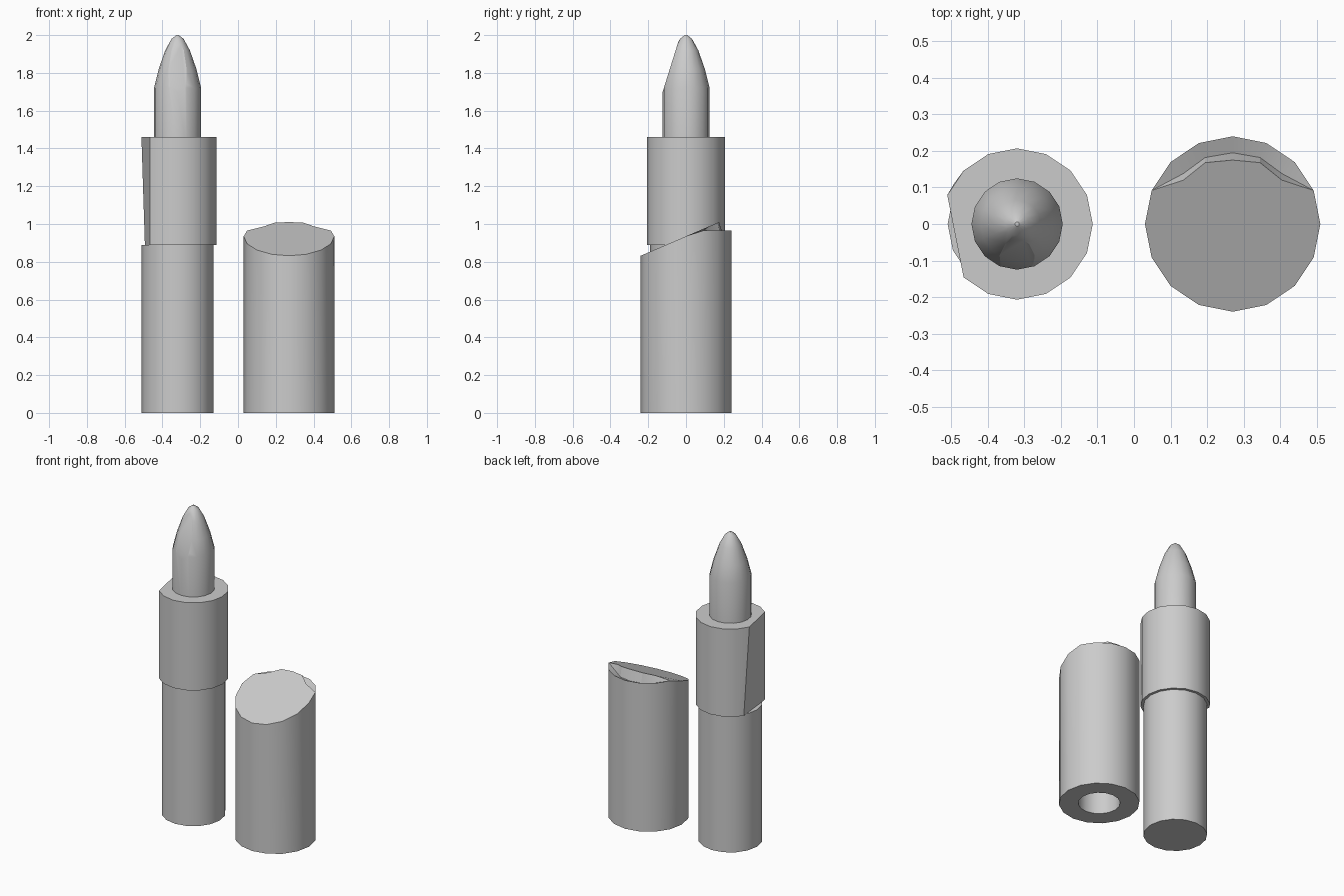
import bpy, bmesh, math

if "Cube" in bpy.data.objects:
    bpy.data.objects.remove(bpy.data.objects["Cube"])

N = 16
grey = bpy.data.materials.new("plain grey")
grey.diffuse_color = (0.6, 0.6, 0.6, 1)
grey.use_nodes = True
grey.node_tree.nodes["Principled BSDF"].inputs["Base Color"].default_value = grey.diffuse_color


def finish(name, bm, angle=30):
    bmesh.ops.recalc_face_normals(bm, faces=bm.faces)
    me = bpy.data.meshes.new(name)
    bm.to_mesh(me)
    bm.free()
    me.materials.append(grey)
    ob = bpy.data.objects.new(name, me)
    bpy.context.collection.objects.link(ob)
    bpy.ops.object.select_all(action='DESELECT')
    ob.select_set(True)
    bpy.context.view_layer.objects.active = ob
    bpy.ops.object.shade_smooth_by_angle(angle=math.radians(angle))
    return ob


def ring(bm, cx, r, z):
    return [bm.verts.new((cx + r * math.cos(2 * math.pi * k / N),
                          r * math.sin(2 * math.pi * k / N), z)) for k in range(N)]


def bridge(bm, a, b):
    n = len(a)
    for i in range(n):
        j = (i + 1) % n
        bm.faces.new((a[i], a[j], b[j], b[i]))


def lathe(bm, cx, profile):
    rings = [ring(bm, cx, r, z) for r, z in profile]
    for a, b in zip(rings, rings[1:]):
        bridge(bm, a, b)
    bm.faces.new(rings[0])
    bm.faces.new(rings[-1])


# Lower tube
bm = bmesh.new()
lathe(bm, -0.32, [(0.19, 0), (0.19, 0.89)])
finish("base_tube", bm)

# Sleeve with one flattened, slightly twisted side on the left
bm = bmesh.new()
rings = []
for z in (0.89, 1.46):
    vs = ring(bm, -0.32, 0.207, z)
    bm.verts.remove(vs[8])
    bm.verts.remove(vs[9])
    rings.append(vs[:8] + vs[10:])
rings[0][7].co.x = -0.493
rings[0][7].co.y = 0.11
bridge(bm, *rings)
for r in rings:
    bm.faces.new(r)
finish("sleeve", bm)

# Lipstick bullet: rounded point with a slanted facet cut on the front
bm = bmesh.new()
lathe(bm, -0.32, [(0.125, 1.40), (0.125, 1.72), (0.10, 1.82),
                  (0.065, 1.92), (0.032, 1.98), (0.006, 2.0)])
cut = bmesh.ops.bisect_plane(bm, geom=bm.verts[:] + bm.edges[:] + bm.faces[:],
                             plane_co=(0, -0.036, 1.98), plane_no=(0, -0.16, 0.05),
                             clear_outer=True)
edges = [e for e in cut["geom_cut"] if isinstance(e, bmesh.types.BMEdge)]
bmesh.ops.holes_fill(bm, edges=edges, sides=0)
finish("lipstick_bullet", bm)

# Cap: slanted top rising to a crest, a groove behind it, hollow underneath
CX, R = 0.27, 0.24
bm = bmesh.new()
low = ring(bm, CX, R, 0)
top = ring(bm, CX, R, 0)
for k, v in enumerate(top):
    v.co.z = 0.965 if 1 <= k <= 7 else 0.935 + 0.43 * v.co.y
bridge(bm, low, top)
xs = (0.135, 0.075, 0, -0.075, -0.135)
crest = [bm.verts.new((CX + x, y, 0.935 + 0.43 * y))
         for x, y in zip(xs, (0.12, 0.168, 0.175, 0.168, 0.12))]
groove = [bm.verts.new((CX + x, y, 0.945))
          for x, y in zip(xs, (0.138, 0.182, 0.195, 0.182, 0.138))]
bm.faces.new([top[1]] + crest + top[7:] + [top[0]])
c, g, o = ([top[1]] + s + [top[7]] for s in (crest, groove, top[2:7]))
for a, b in ((c, g), (g, o)):
    for i in range(6):
        f = [a[i], a[i + 1], b[i + 1], b[i]]
        bm.faces.new(list(dict.fromkeys(f)))
# Bore in the underside
inner = ring(bm, CX, 0.125, 0)
deep = ring(bm, CX, 0.125, 0.75)
bridge(bm, low, inner)
bridge(bm, inner, deep)
bm.faces.new(deep)
finish("cap", bm)
